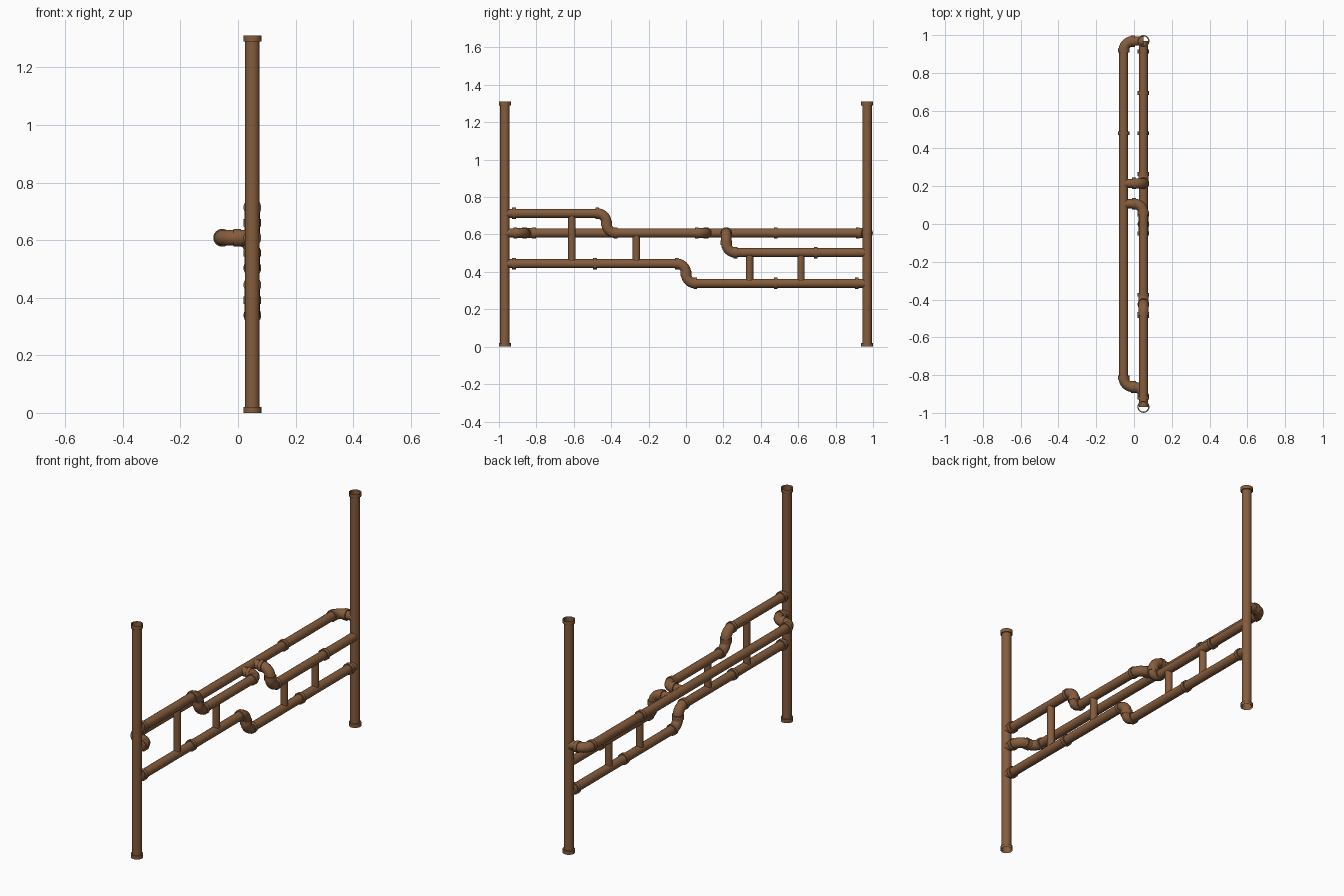
import bpy, math
from mathutils import Vector

if "Cube" in bpy.data.objects:
    bpy.data.objects.remove(bpy.data.objects["Cube"])

SIDES = 20
PIPE, ELBOW, RING, BEND = 0.0245, 0.0275, 0.031, 0.05
XF, XB = 0.05, -0.055            # front and back rail planes
PY = 0.968                       # post position
Z1, Z2, Z3, Z4, Z5 = 0.713, 0.608, 0.503, 0.444, 0.339

copper = bpy.data.materials.new("brown_copper")
copper.diffuse_color = (0.235, 0.108, 0.046, 1)
copper.use_nodes = True
copper.node_tree.nodes["Principled BSDF"].inputs["Base Color"].default_value = copper.diffuse_color


def tube(name, pts, radii):
    """Sweep a circle along pts with one radius per point, ends open."""
    pts = [Vector(p) for p in pts]
    n = len(pts)
    tans = []
    for i in range(n):
        t = pts[min(i + 1, n - 1)] - pts[max(i - 1, 0)]
        if t.length < 1e-7:
            t = pts[-1] - pts[0]
        tans.append(t.normalized())
    u = tans[0].orthogonal().normalized()
    verts, faces = [], []
    for i in range(n):
        if i:
            u = (tans[i - 1].rotation_difference(tans[i]) @ u).normalized()
        v = tans[i].cross(u)
        for k in range(SIDES):
            a = 2 * math.pi * k / SIDES
            verts.append(pts[i] + (u * math.cos(a) + v * math.sin(a)) * radii[i])
    for i in range(n - 1):
        for k in range(SIDES):
            k2 = (k + 1) % SIDES
            faces.append((i * SIDES + k, i * SIDES + k2,
                          (i + 1) * SIDES + k2, (i + 1) * SIDES + k))
    me = bpy.data.meshes.new(name)
    me.from_pydata(verts, [], faces)
    me.materials.append(copper)
    me.polygons.foreach_set("use_smooth", [True] * len(me.polygons))
    me.set_sharp_from_angle(angle=math.radians(40))
    ob = bpy.data.objects.new(name, me)
    bpy.context.collection.objects.link(ob)
    return ob


def straight(name, a, b, r=PIPE):
    return tube(name, [a, b], [r, r])


def ring(name, c, d, w=0.02):
    """Collar around a pipe at c along direction d."""
    c, d = Vector(c), Vector(d).normalized() * w / 2
    return tube(name, [c - d, c - d, c + d, c + d], [PIPE * 0.9, RING, RING, PIPE * 0.9])


def run(name, corners):
    """Pipe run: straight pipes with collared elbows at the inner corners."""
    P = [Vector(c) for c in corners]
    start = P[0]
    for i in range(1, len(P) - 1):
        din, dout = (P[i] - P[i - 1]).normalized(), (P[i + 1] - P[i]).normalized()
        a, b = P[i] - din * BEND, P[i] + dout * BEND
        centre = a + dout * BEND
        arc = [centre + (-dout * math.cos(t) + din * math.sin(t)) * BEND
               for t in [math.pi / 2 * k / 10 for k in range(11)]]
        straight(name + "_pipe", start, a)
        tube(name + "_elbow", arc, [ELBOW] * len(arc))
        ring(name + "_collar", a, din)
        ring(name + "_collar", b, dout)
        start = b
    straight(name + "_pipe", start, P[-1])


# Posts with flared open end collars
for y, side in ((-PY, "left"), (PY, "right")):
    straight(side + "_post", (XF, y, 0.005), (XF, y, 1.305), 0.0255)
    tube(side + "_post_foot", [(XF, y, 0), (XF, y, 0.02), (XF, y, 0.0201)], [0.032, 0.032, 0.0255])
    tube(side + "_post_top", [(XF, y, 1.2899), (XF, y, 1.29), (XF, y, 1.31)], [0.0255, 0.032, 0.032])

# Pipe runs
run("upper_rail", [(XF, -PY, Z1), (XF, -0.425, Z1), (XF, -0.425, Z2),
                   (XF, 0.107, Z2), (XB, 0.107, Z2)])
run("right_rail", [(XF, PY, Z3), (XF, 0.215, Z3), (XF, 0.215, Z2), (XB, 0.215, Z2)])
run("lower_rail", [(XF, -PY, Z4), (XF, 0, Z4), (XF, 0, Z5), (XF, PY, Z5)])
run("back_rail", [(XF, -PY, Z2), (XF, -0.863, Z2), (XB, -0.863, Z2),
                  (XB, PY, Z2), (XF, PY, Z2)])

# Extra couplings along the straight pipes
for x, y, z in ((XF, -0.92, Z1), (XF, -0.92, Z4), (XF, -0.487, Z4),
                (XF, 0.694, Z3), (XF, 0.48, Z5), (XF, 0.913, Z5), (XB, 0.48, Z2)):
    ring("coupling", (x, y, z), (0, 1, 0))

# Upright bars between rails
for y, lo, hi in ((-0.61, Z4, Z1), (-0.265, Z4, Z2), (0.34, Z5, Z3), (0.615, Z5, Z3)):
    straight("upright_bar", (XF, y, lo), (XF, y, hi), 0.02)
